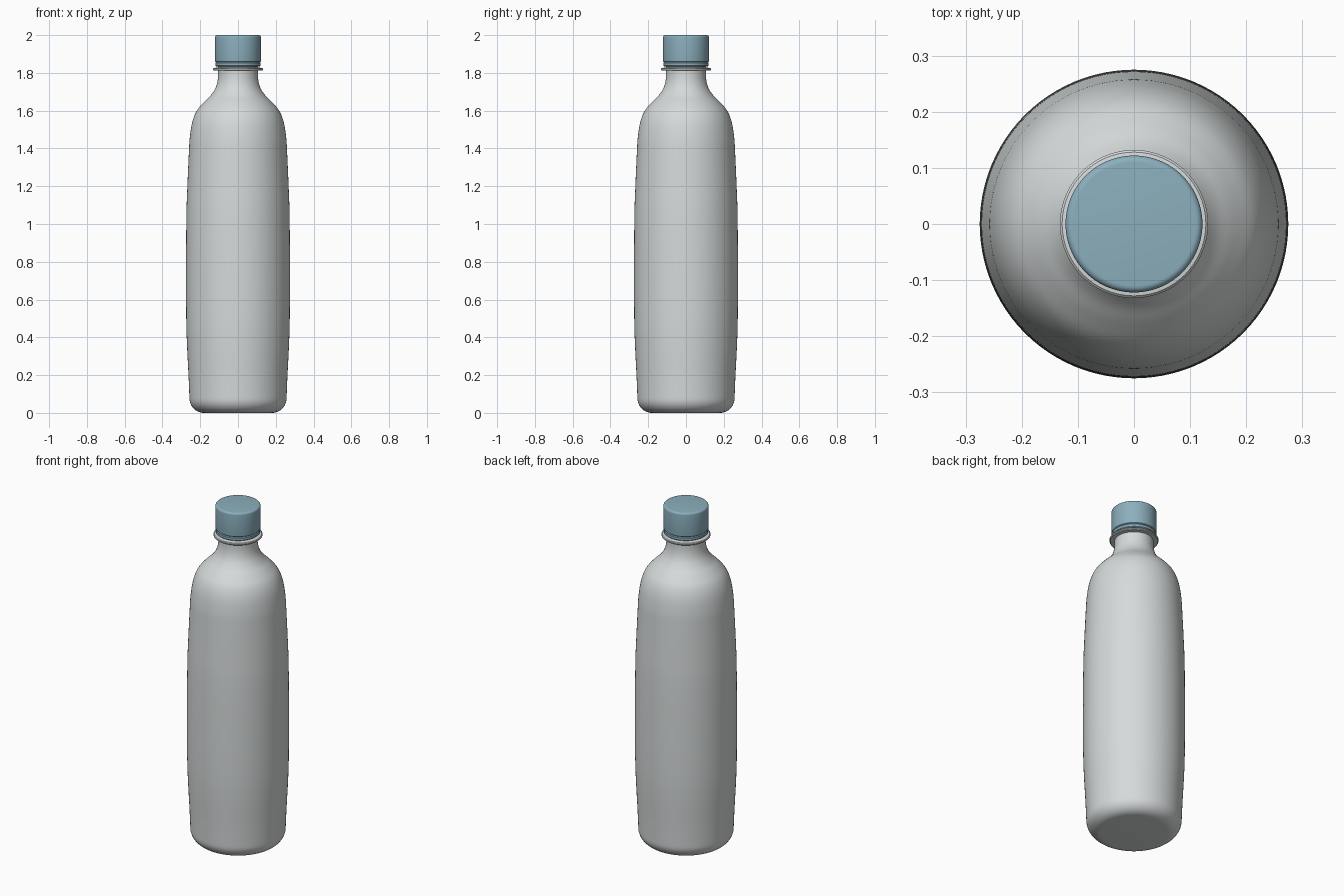
import bpy, bmesh, math

if "Cube" in bpy.data.objects:
    bpy.data.objects.remove(bpy.data.objects["Cube"])

def material(name, rgb):
    m = bpy.data.materials.new(name)
    m.diffuse_color = (*rgb, 1)
    m.use_nodes = True
    m.node_tree.nodes["Principled BSDF"].inputs["Base Color"].default_value = m.diffuse_color
    return m

plastic = material("pale grey plastic", (0.67, 0.70, 0.70))
blue = material("muted blue", (0.26, 0.43, 0.51))

def smooth_profile(pts, n=5):
    """Catmull-Rom curve through the (radius, z) points."""
    p = [pts[0]] + pts + [pts[-1]]
    out = []
    for i in range(1, len(p) - 2):
        for k in range(n):
            t = k / n
            out.append(tuple(
                0.5 * (2 * b + (c - a) * t + (2 * a - 5 * b + 4 * c - d) * t * t
                       + (3 * b - a - 3 * c + d) * t ** 3)
                for a, b, c, d in zip(p[i - 1], p[i], p[i + 1], p[i + 2])))
    return out + [pts[-1]]

def lathe(name, profile, mat, sides=96):
    """Revolve a (radius, z) profile and cap both ends."""
    bm = bmesh.new()
    rings = []
    for r, z in profile:
        rings.append([bm.verts.new((r * math.cos(2 * math.pi * i / sides),
                                    r * math.sin(2 * math.pi * i / sides), z))
                      for i in range(sides)])
    for a, b in zip(rings, rings[1:]):
        for i in range(sides):
            j = (i + 1) % sides
            bm.faces.new((a[i], a[j], b[j], b[i]))
    bm.faces.new(rings[0][::-1])
    bm.faces.new(rings[-1])
    me = bpy.data.meshes.new(name)
    bm.to_mesh(me)
    bm.free()
    me.materials.append(mat)
    ob = bpy.data.objects.new(name, me)
    bpy.context.collection.objects.link(ob)
    bpy.context.view_layer.objects.active = ob
    ob.select_set(True)
    bpy.ops.object.shade_smooth_by_angle(angle=math.radians(35))
    ob.select_set(False)
    return ob

# Bottle: rounded base, slightly bulging body, domed shoulder, narrow neck
base = [(0.18 + 0.077 * math.sin(a), 0.077 - 0.077 * math.cos(a))
        for a in (math.radians(90 * i / 10) for i in range(10))]
body = smooth_profile([
    (0.257, 0.077), (0.262, 0.2), (0.270, 0.36), (0.274, 0.5), (0.275, 0.77),
    (0.273, 1.05), (0.268, 1.2), (0.260, 1.38), (0.255, 1.46), (0.242, 1.54),
    (0.218, 1.60), (0.180, 1.645), (0.145, 1.68), (0.119, 1.72),
    (0.107, 1.765), (0.105, 1.82)])
lathe("bottle", base + body, plastic)

# Neck support ring
lathe("neck_ring", [(0.10, 1.812), (0.128, 1.812), (0.132, 1.816),
                    (0.132, 1.822), (0.128, 1.826), (0.10, 1.830)], plastic)

# Neck inside the cap
lathe("neck_finish", [(0.105, 1.82), (0.105, 1.95)], plastic)

# Tamper band below the cap
lathe("tamper_band", [(0.10, 1.834), (0.116, 1.834), (0.120, 1.838),
                      (0.120, 1.852), (0.116, 1.857), (0.10, 1.857)], blue)

# Screw cap with rounded edges
top = [(0.110 + 0.012 * math.cos(a), 1.988 + 0.012 * math.sin(a))
       for a in (math.radians(15 * i) for i in range(7))]
lathe("cap", [(0.10, 1.857), (0.117, 1.857), (0.121, 1.861), (0.122, 1.868)] + top, blue)
